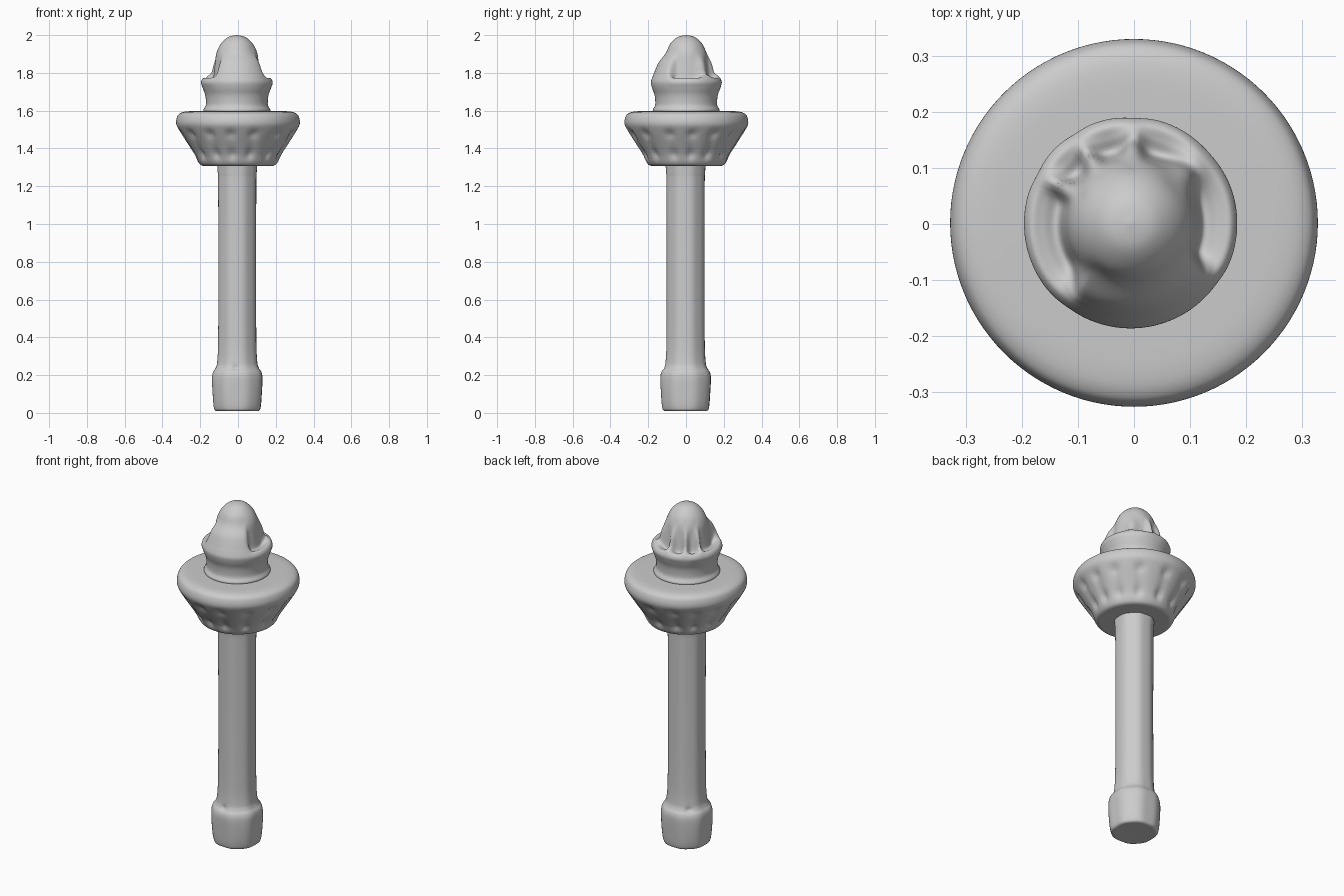
import bpy, bmesh, math
from mathutils import Vector

if "Cube" in bpy.data.objects:
    bpy.data.objects.remove(bpy.data.objects["Cube"])

SEG = 112


def smooth_curve(pts, sub=5):
    """Catmull-Rom resampling of a (radius, z) profile."""
    p = [Vector(q) for q in pts]
    p = [p[0]] + p + [p[-1]]
    out = []
    for i in range(1, len(p) - 2):
        a, b, c, d = p[i - 1:i + 3]
        for k in range(sub):
            t = k / sub
            out.append(0.5 * (2 * b + (c - a) * t + (2 * a - 5 * b + 4 * c - d) * t * t
                              + (3 * b - a - 3 * c + d) * t ** 3))
    return out + [p[-1]]


def lathe(name, profile_at, dent=None, centre=(0, 0)):
    """Revolve a profile that may change with the angle; dent(angle, z) lowers the radius."""
    bm = bmesh.new()
    rings = []
    for s in range(SEG):
        a = 2 * math.pi * s / SEG
        ring = []
        for r, z in smooth_curve(profile_at(a)):
            r = max(r, 0)
            if dent:
                r *= 1 - dent(a, z)
            ring.append(bm.verts.new((centre[0] + r * math.cos(a), centre[1] + r * math.sin(a), z)))
        rings.append(ring)
    for s in range(SEG):
        A, B = rings[s], rings[(s + 1) % SEG]
        for i in range(len(A) - 1):
            bm.faces.new((A[i], B[i], B[i + 1], A[i + 1]))
    bmesh.ops.remove_doubles(bm, verts=bm.verts, dist=1e-5)
    bmesh.ops.recalc_face_normals(bm, faces=bm.faces)
    me = bpy.data.meshes.new(name)
    bm.to_mesh(me)
    bm.free()
    ob = bpy.data.objects.new(name, me)
    bpy.context.collection.objects.link(ob)
    for f in me.polygons:
        f.use_smooth = True
    return ob


def bump(x, width):
    return math.exp(-(x / width) ** 2)


def ang(a, deg):
    """Signed angular distance in degrees."""
    return (math.degrees(a) - deg + 180) % 360 - 180


# handle: bulging foot blending into a long, slightly faceted shaft
handle = [(0, 0.012), (0.09, 0.01), (0.118, 0.012), (0.128, 0.035), (0.134, 0.10), (0.137, 0.18),
          (0.131, 0.215), (0.116, 0.238), (0.107, 0.275), (0.102, 0.40), (0.101, 0.80),
          (0.102, 1.20), (0.104, 1.27), (0.108, 1.32)]


def handle_dent(a, z):
    facets = 0.012 * math.cos(8 * a + 0.4)
    foot = 0.022 * math.cos(4 * a) * bump(z - 0.1, 0.12)
    nick = 0.07 * bump(z - 0.238, 0.014) * (bump(ang(a, 265), 9) + bump(ang(a, 130), 10))
    return facets + foot + nick


lathe("handle", lambda a: handle, handle_dent, (-0.004, -0.002))

# bowl: flared collar with two rows of dimples and shallow flutes
bowl = [(0, 1.308), (0.16, 1.308), (0.192, 1.31), (0.21, 1.326), (0.232, 1.37), (0.27, 1.43),
        (0.308, 1.49), (0.327, 1.53), (0.322, 1.568), (0.305, 1.587), (0.27, 1.596), (0.2, 1.598),
        (0, 1.60)]


def bowl_dent(a, z):
    if z > 1.56:
        return 0
    d = 0
    for k in range(14):
        w = ang(a, k * 360 / 14 + 6 + 3 * math.sin(5 * k))
        d += 0.05 * bump(w, 4.5) * bump(z - 1.475, 0.022)
        d += 0.06 * bump(w, 5) * bump(z - 1.37, 0.026)
        d += 0.025 * bump(w, 5) * bump(z - 1.42, 0.05)
    return d


lathe("bowl", lambda a: bowl, bowl_dent, (0, 0.002))

# flame: neck with a rim; the dome merges with it in front, grooves elsewhere
neck = [(0.12, 1.57), (0.176, 1.597), (0.164, 1.63), (0.167, 1.68), (0.181, 1.72)]
full = [(0.187, 1.75), (0.180, 1.775), (0.170, 1.80), (0.160, 1.825), (0.143, 1.86)]
groove = [(0.190, 1.75), (0.178, 1.772), (0.155, 1.768), (0.128, 1.764), (0.117, 1.84)]
crown = [(0.108, 1.905), (0.084, 1.955), (0.045, 1.99), (0, 2.0)]


def flame_profile(a):
    front = 1 / (1 + math.exp((abs(ang(a, 281)) - 50) / 2.5))
    ridges = sum(h * bump(ang(a, d), w) for d, w, h in
                 ((228, 9, 0.4), (152, 7, 0.7), (122, 7, 0.6), (88, 8, 0.65), (42, 15, 0.6)))
    t = min(1, front + ridges)
    mix = [(g[0] + (f[0] - g[0]) * t, g[1] + (f[1] - g[1]) * t) for f, g in zip(full, groove)]
    return neck + mix + crown


lathe("flame", flame_profile, None, (-0.006, 0.001))
